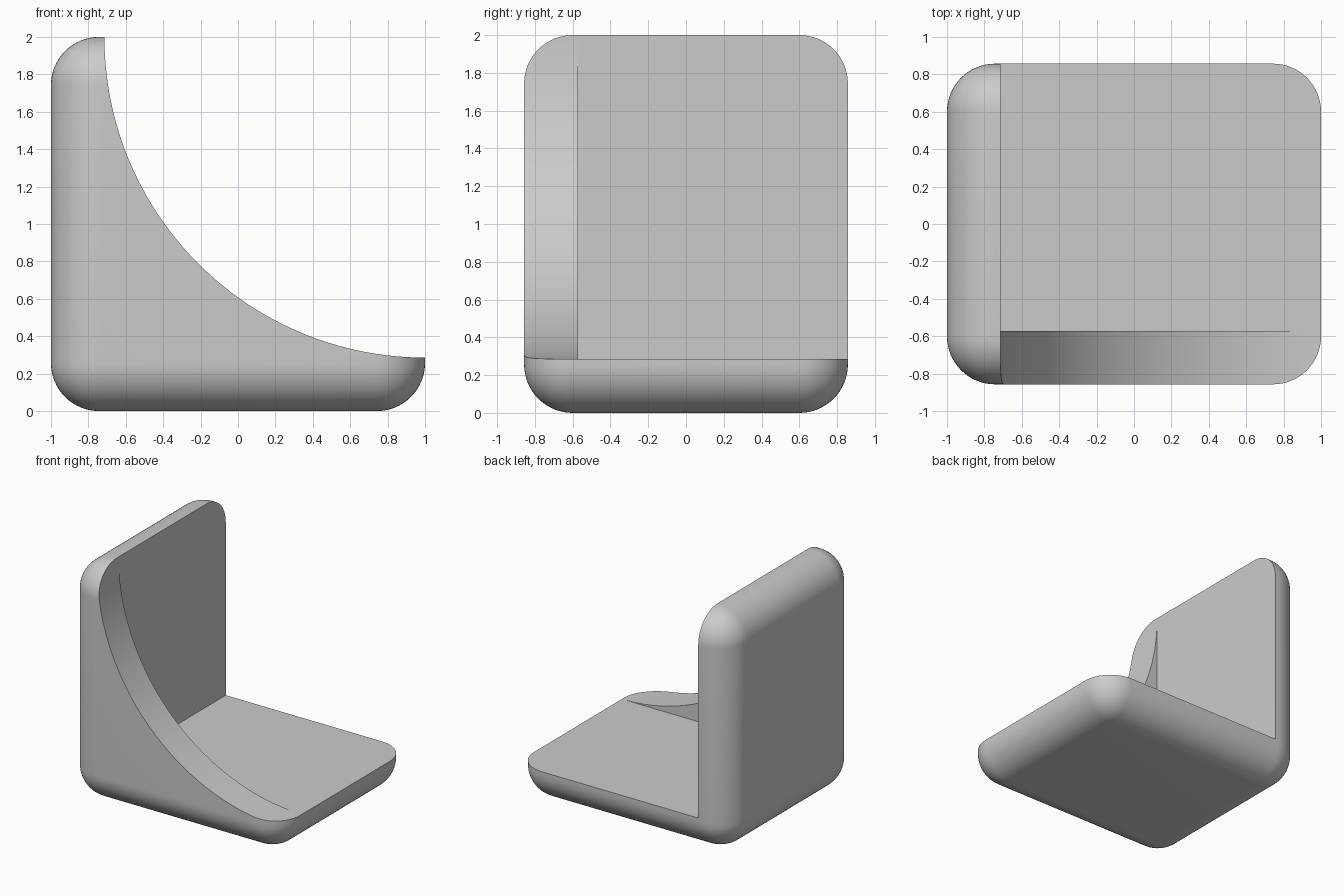
import bpy, bmesh, math

if "Cube" in bpy.data.objects:
    bpy.data.objects.remove(bpy.data.objects["Cube"], do_unlink=True)

U = 2 / 7                  # wall thickness, the module for all sizes
HALF_Y = 3 * U
ARC = 6 * U                # radius of the curved rib edge

grey = bpy.data.materials.new("light_grey")
grey.use_nodes = True
grey.diffuse_color = (0.6, 0.6, 0.6, 1)
grey.node_tree.nodes["Principled BSDF"].inputs["Base Color"].default_value = (0.6, 0.6, 0.6, 1)


def prism(name, profile, y0, y1):
    """Extrude an (x, z) outline along y."""
    bm = bmesh.new()
    face = bm.faces.new([bm.verts.new((x, y0, z)) for x, z in profile])
    ext = bmesh.ops.extrude_face_region(bm, geom=[face])
    bmesh.ops.translate(bm, vec=(0, y1 - y0, 0),
                        verts=[v for v in ext["geom"] if isinstance(v, bmesh.types.BMVert)])
    bmesh.ops.recalc_face_normals(bm, faces=bm.faces)
    mesh = bpy.data.meshes.new(name)
    bm.to_mesh(mesh)
    bm.free()
    mesh.materials.append(grey)
    obj = bpy.data.objects.new(name, mesh)
    bpy.context.collection.objects.link(obj)
    return obj


def box(x0, x1, z0, z1):
    return [(x0, z0), (x1, z0), (x1, z1), (x0, z1)]


# Rounded block that the bracket is carved from
bracket = prism("corner_bracket", box(-1, 1, 0, 2), -HALF_Y, HALF_Y)
bevel = bracket.modifiers.new("rounding", "BEVEL")
bevel.width = 0.9 * U
bevel.segments = 16

# Quarter-round cutter: leaves the concave edge of the rib
steps = 64
arc = [(1 - ARC * math.cos(a), 2 - ARC * math.sin(a))
       for a in (i / steps * math.pi / 2 for i in range(steps + 1))]
arc_cutter = prism("arc_cutter", arc + [(1.2, U), (1.2, 2.2), (U - 1, 2.2)], -1, 1)

# Box cutter: hollows the corner behind the rib
pocket_cutter = prism("pocket_cutter", box(U - 1, 1.2, U, 2.2), U - HALF_Y, 1.1)

for cutter in (arc_cutter, pocket_cutter):
    cut = bracket.modifiers.new(cutter.name, "BOOLEAN")
    cut.operation = "DIFFERENCE"
    cut.solver = "EXACT"
    cut.object = cutter

# Apply the modifiers, then drop the cutters
bpy.ops.object.select_all(action="DESELECT")
bracket.select_set(True)
bpy.context.view_layer.objects.active = bracket
for mod in list(bracket.modifiers):
    bpy.ops.object.modifier_apply(modifier=mod.name)
for cutter in (arc_cutter, pocket_cutter):
    bpy.data.objects.remove(cutter, do_unlink=True)
bpy.ops.object.shade_smooth_by_angle(angle=math.radians(30))
